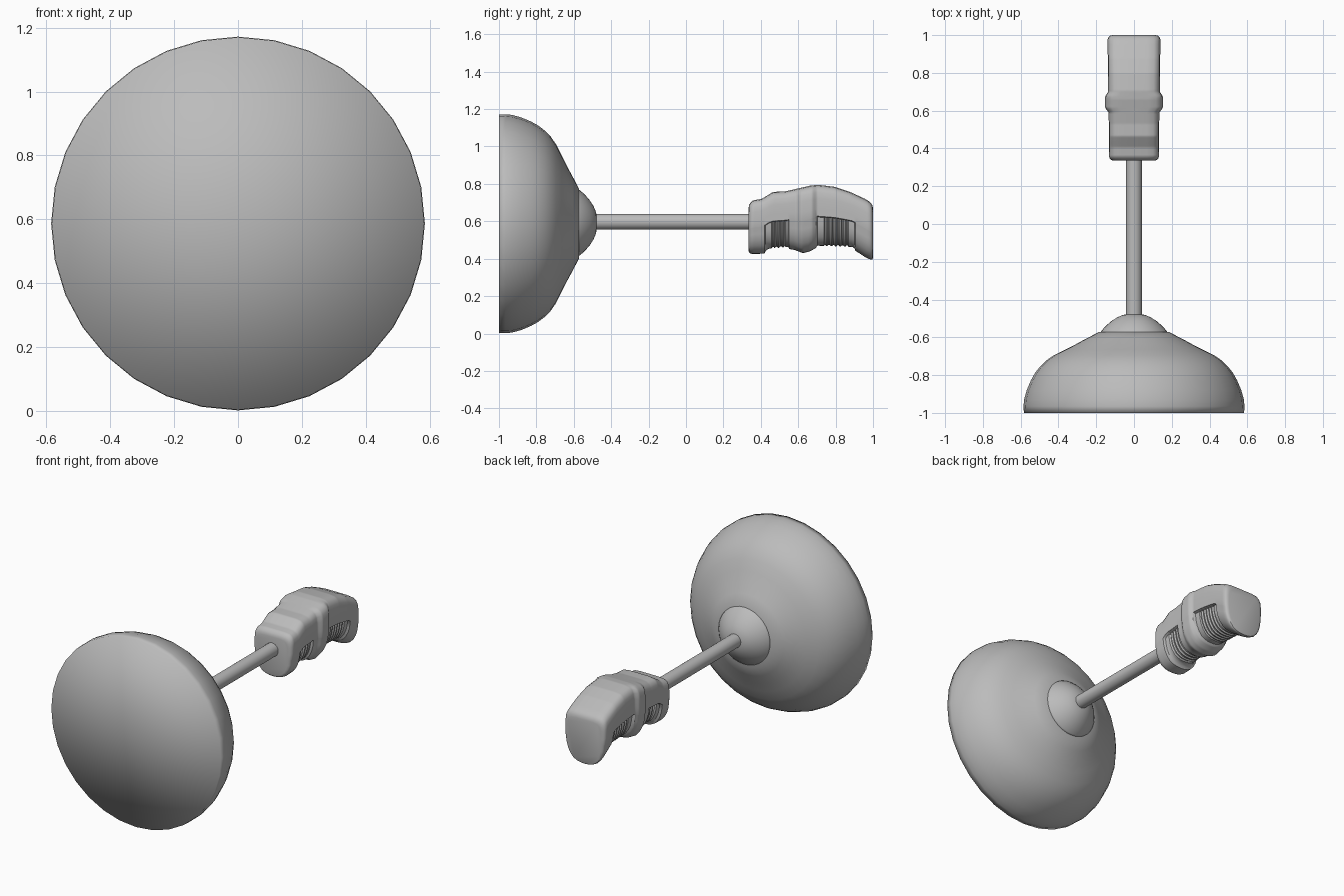
import bpy, bmesh, math

if "Cube" in bpy.data.objects:
    bpy.data.objects.remove(bpy.data.objects["Cube"])

CZ = 0.587  # height of the bell axis
grey = bpy.data.materials.new("plain_grey")
grey.diffuse_color = (0.5, 0.5, 0.5, 1)
grey.use_nodes = True
grey.node_tree.nodes["Principled BSDF"].inputs["Base Color"].default_value = grey.diffuse_color


def finish(name, bm, angle=None):
    bmesh.ops.recalc_face_normals(bm, faces=bm.faces)
    me = bpy.data.meshes.new(name)
    bm.to_mesh(me)
    bm.free()
    me.materials.append(grey)
    ob = bpy.data.objects.new(name, me)
    bpy.context.collection.objects.link(ob)
    bpy.ops.object.select_all(action='DESELECT')
    ob.select_set(True)
    bpy.context.view_layer.objects.active = ob
    if angle is None:
        bpy.ops.object.shade_smooth()
    else:
        bpy.ops.object.shade_smooth_by_angle(angle=math.radians(angle))
    return ob


def skin(bm, rings):
    """Join equal closed rings of vertices with quads."""
    for a, b in zip(rings, rings[1:]):
        n = len(a)
        for i in range(n):
            j = (i + 1) % n
            bm.faces.new((a[i], a[j], b[j], b[i]))


def fan(bm, ring, centre):
    c = bm.verts.new(centre)
    for i, v in enumerate(ring):
        bm.faces.new((v, ring[(i + 1) % len(ring)], c))


def lathe(name, profile, cz, angle=None, n=32):
    """Turn (y, radius) points about a lengthwise axis."""
    bm = bmesh.new()
    rings = [[bm.verts.new((r * math.sin(2 * math.pi * i / n), y,
                            cz + r * math.cos(2 * math.pi * i / n)))
              for i in range(n)] for y, r in profile]
    skin(bm, rings)
    fan(bm, rings[0], (0, profile[0][0], cz))
    fan(bm, rings[-1], (0, profile[-1][0], cz))
    return finish(name, bm, angle)


# Bell with a softly shaded flat face
lathe("bell", [(-1, .583), (-.965, .585), (-.93, .582), (-.88, .568), (-.83, .547),
               (-.79, .525), (-.755, .498), (-.725, .468), (-.695, .425), (-.665, .365),
               (-.635, .305), (-.605, .25), (-.573, .187)], CZ)

# Collar dome where the rod meets the bell
lathe("collar", [(-.58, .182), (-.565, .172), (-.54, .15), (-.515, .121),
                 (-.495, .09), (-.482, .06), (-.476, .03)], CZ + .005)

# Rod
lathe("rod", [(-.5, .042), (.36, .042)], .597, 40, 24)


def lerp(table, y):
    for (a, p), (b, q) in zip(table, table[1:]):
        if y <= b:
            return p + (q - p) * max(0, (y - a) / (b - a))
    return table[-1][1]


# Grip: upper line, lower line and half width along y
TOP = [(.335, .70), (.36, .712), (.405, .72), (.465, .757), (.53, .76), (.61, .778),
       (.66, .79), (.706, .795), (.797, .784), (.877, .757), (.957, .72), (1, .695)]
LOW = [(.335, .425), (.42, .427), (.44, .443), (.545, .453), (.58, .447), (.625, .43),
       (.66, .438), (.70, .46), (.80, .456), (.89, .453), (.925, .43), (.96, .407), (1, .388)]
WIDE = [(.335, .132), (.59, .134), (.615, .153), (.675, .153), (.70, .137), (1, .14)]
HALF = [(0, 1), (.5, 1), (.76, .985), (.9, .945), (.97, .88), (1, .78), (1, .62), (.995, .5),
        (.985, .485), (.95, .36), (.88, .25), (.76, .15), (.6, .07), (.4, .025), (.2, .005), (0, 0)]
WINDOWS = [(.42, .552), (.70, .902)]


def grip_section(y):
    top, low, w = lerp(TOP, y), lerp(LOW, y), lerp(WIDE, y)
    # rounded ends
    e = max(0, .025 - min(y - .335, 1 - y))
    shrink = .025 - math.sqrt(max(0, .025 ** 2 - e ** 2))
    top, low, w = top - shrink, low + shrink * .6, w - shrink
    # recessed finger panels with raised slats
    depth = 0
    for a, b in WINDOWS:
        if a < y < b:
            depth = .014
            t = (y - a) / (b - a)
            if .2 < t < .85 and int((y - a) / .012) % 2:
                depth = .024
    pts = []
    for u, v in HALF:
        x, z = u * w, low + v * (top - low)
        if v < .49:
            x -= depth * u
            z += depth * .7 * (1 - v / .49)
        pts.append((x, z))
    return pts + [(-x, z) for x, z in pts[-2:0:-1]]


bm = bmesh.new()
ys = [.335, .338, .343, .351] + [.36 + .006 * i for i in range(103)] + [.983, .99, .996, 1.0]
rings = [[bm.verts.new((x, y, z)) for x, z in grip_section(y)] for y in ys]
skin(bm, rings)
bm.faces.new(rings[0])
bm.faces.new(rings[-1])
finish("grip", bm, 35)
